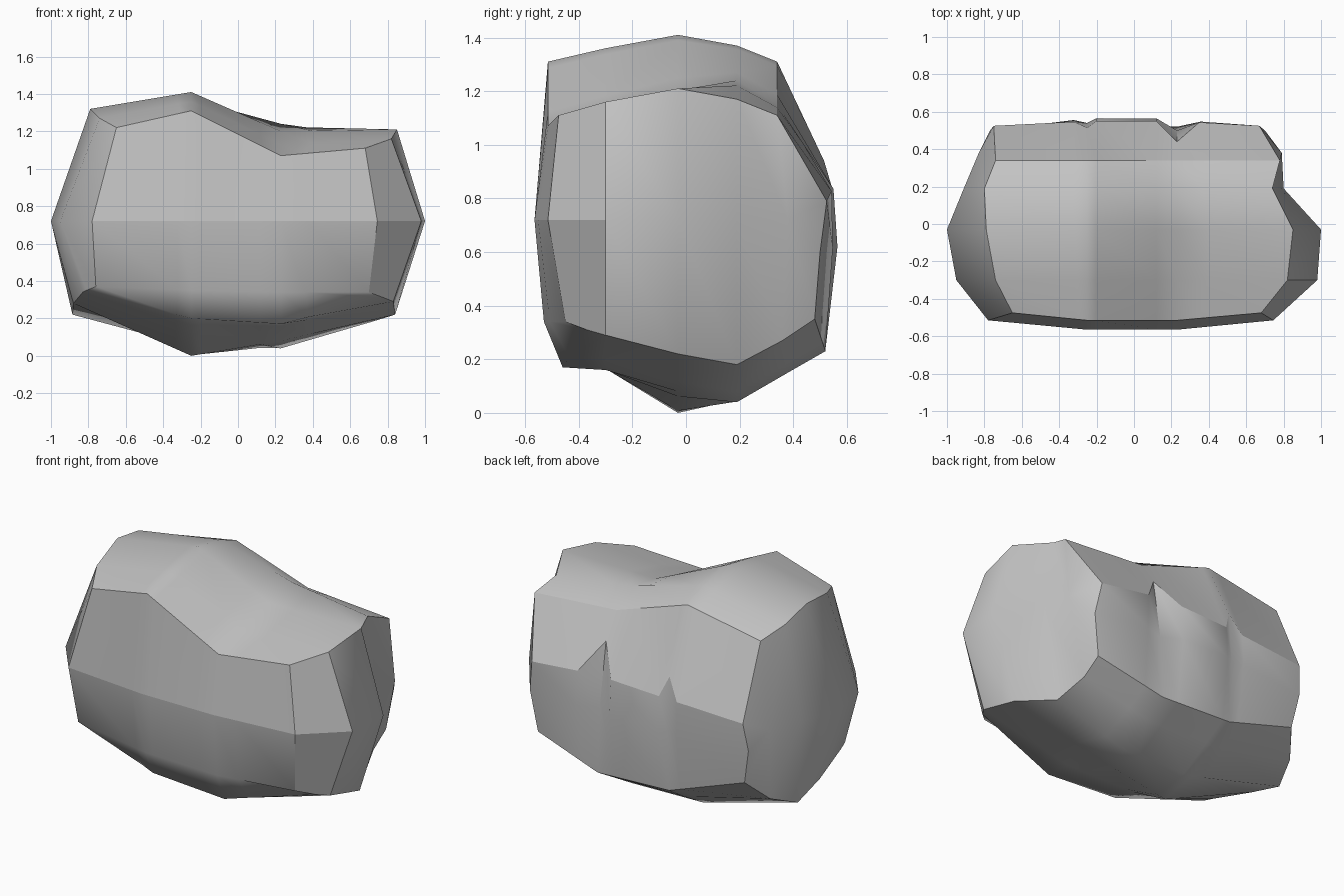
import bpy, bmesh, math
from mathutils import Vector

cube = bpy.data.objects.get("Cube")
if cube:
    bpy.data.objects.remove(cube)

stone = bpy.data.materials.new("stone_grey")
stone.use_nodes = True
stone.diffuse_color = (0.55, 0.55, 0.55, 1)
stone.node_tree.nodes["Principled BSDF"].inputs["Base Color"].default_value = (0.55, 0.55, 0.55, 1)

# Ring order: front (4), underside (4), back (3), top (4)
DEPTH = [-.515, -.565, -.53, -.46, -.3, -.03, .19, .38, .52, .565, .55, .34, .19, -.03, -.3]
END_DEPTH = [-.475, -.515, -.45, -.37, -.3, -.03, .19, .36, .48, .5, .525, .34, .19, -.03, -.3]
ARCH = [0, .06, .1, .05]
MID_ROW = [-.3, -.03, .19, .38]
CRISP_ROWS = [0, 1, 8, 10, 11]


def ring(xs, depth, crest, low, under, back, arch=ARCH):
    """One cross-section: crest height, front low rows, underside and back heights."""
    heights = [crest, .72] + low + under + back + [crest + a for a in arch]
    return [Vector(p) for p in zip(xs, depth, heights)]


right_end = ring([-.65, -.78, -.76, -.81, -.83, -.88, -.885, -.82, -.73, -.77, -.75, -.74, -.8, -.79, -.74],
                 END_DEPTH, 1.22, [.37, .35], [.34, .28, .22, .29], [.41, .62, .79])
right_mid = ring([-.25] * 15, DEPTH, 1.31, [.35, .2], [.165, 0, .05, .16], [.25, .62, .82])
left_mid = ring([.23] * 15, DEPTH, 1.07, [.34, .17], [.16, .08, .04, .15], [.23, .62, .84],
                [.08, .17, .13, .06])
left_end = ring([.68, .745, .7, .78, .83, .84, .71, .66, .66, .7, .67, .78, .74, .85, .82],
                END_DEPTH, 1.11, [.34, .31], [.29, .22, .18, .27], [.35, .6, .79])


def blend(a, b, t):
    return [p.lerp(q, t) for p, q in zip(a, b)]


def notched(section, jag_depth, jag_height, mid_depth):
    """Cut a groove into the back of a section."""
    out = [p.copy() for p in section]
    out[10].y, out[10].z = jag_depth, jag_height
    out[9].y = mid_depth
    return out


sections = [right_end,
            blend(right_mid, right_end, .14),
            notched(right_mid, .515, .94, .54),
            blend(right_mid, left_mid, .1),
            blend(right_mid, left_mid, .77),
            notched(left_mid, .44, 1.0, .5),
            blend(left_mid, left_end, .27),
            left_end]

bm = bmesh.new()
loops = [[bm.verts.new(p) for p in s] for s in sections]
for a, b in zip(loops, loops[1:]):
    for i in range(len(a)):
        j = (i + 1) % len(a)
        bm.faces.new((a[i], a[j], b[j], b[i]))


def bulging_end(r, reach):
    """Close an end with a faceted bulge around a ridge at mid height."""
    m = [bm.verts.new((x, y, .72)) for x, y in zip(reach, MID_ROW)]
    upper = [r[0], r[14], r[13], r[12], r[11]]
    lower = [r[3], r[4], r[5], r[6], r[7]]
    ridge = [r[1]] + m
    for i in range(4):
        bm.faces.new((upper[i], upper[i + 1], ridge[i + 1], ridge[i]))
        if i:
            bm.faces.new((ridge[i], ridge[i + 1], lower[i + 1], lower[i]))
    bm.faces.new((r[1], m[0], r[4], r[3], r[2]))
    bm.faces.new((r[11], r[10], m[3]))
    bm.faces.new((r[10], r[9], m[3]))
    bm.faces.new((m[3], r[9], r[8], r[7]))
    return m


bulging_end(loops[0], [-.95, -1, -.91, -.83])
left_ridge = bulging_end(loops[-1], [.98, 1, .8, .79])
bmesh.ops.recalc_face_normals(bm, faces=bm.faces)

# Ridges that stay crisp: long rows, the rims of both ends and the left front facet
bm.edges.index_update()
crisp = []
for a, b in zip(loops, loops[1:]):
    crisp += [bm.edges.get((a[i], b[i])).index for i in CRISP_ROWS]
for r in (loops[0], loops[-1]):
    crisp += [bm.edges.get((r[i - 1], r[i])).index for i in range(len(r))]
for i in (1, 4, 14):
    crisp.append(bm.edges.get((left_ridge[0], loops[-1][i])).index)

mesh = bpy.data.meshes.new("boulder")
bm.to_mesh(mesh)
bm.free()
mesh.materials.append(stone)
boulder = bpy.data.objects.new("boulder", mesh)
bpy.context.collection.objects.link(boulder)

# Soft shading with crisp ridges
bpy.ops.object.select_all(action='DESELECT')
boulder.select_set(True)
bpy.context.view_layer.objects.active = boulder
bpy.ops.object.shade_smooth_by_angle(angle=math.radians(60))
for i in crisp:
    mesh.edges[i].use_edge_sharp = True
